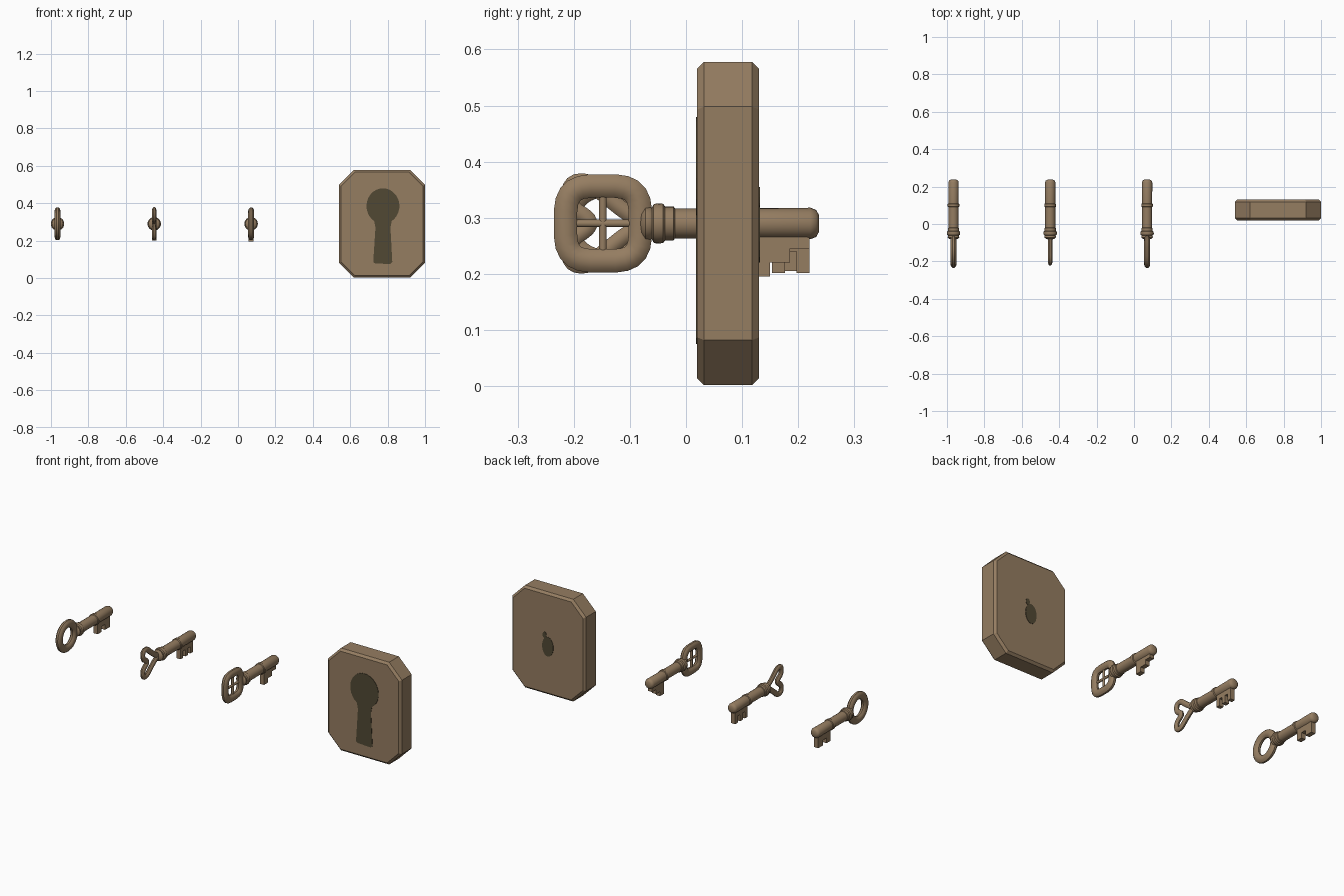
import bpy, bmesh
from math import sin, cos, pi, copysign

cube = bpy.data.objects.get("Cube")
if cube:
    bpy.data.objects.remove(cube)

AXIS_Z = 0.29


def material(name, rgb):
    m = bpy.data.materials.new(name)
    m.use_nodes = True
    m.diffuse_color = (*rgb, 1)
    for node in m.node_tree.nodes:
        if node.type == 'BSDF_PRINCIPLED':
            node.inputs["Base Color"].default_value = (*rgb, 1)
    return m


BROWN = material("aged brass", (0.30, 0.205, 0.12))
DARK = material("keyhole dark", (0.082, 0.065, 0.034))


def finish(name, bm, mat, smooth=False):
    bmesh.ops.recalc_face_normals(bm, faces=bm.faces[:])
    me = bpy.data.meshes.new(name)
    bm.to_mesh(me)
    bm.free()
    me.materials.append(mat)
    ob = bpy.data.objects.new(name, me)
    bpy.context.collection.objects.link(ob)
    if smooth:
        bpy.ops.object.select_all(action='DESELECT')
        ob.select_set(True)
        bpy.context.view_layer.objects.active = ob
        bpy.ops.object.shade_smooth_by_angle(angle=0.7)
    return ob


def extrude(name, points, direction, mat, bevel=0):
    """Extrude a flat outline along a direction, with optional bevelled rims."""
    bm = bmesh.new()
    base = bm.faces.new([bm.verts.new(p) for p in points])
    cap = bmesh.ops.extrude_face_region(bm, geom=[base], use_keep_orig=True)["geom"]
    moved = [v for v in cap if isinstance(v, bmesh.types.BMVert)]
    bmesh.ops.translate(bm, verts=moved, vec=direction)
    if bevel:
        rims = [e for e in bm.edges
                if abs(e.verts[0].co.y - e.verts[1].co.y) < 1e-5]
        bmesh.ops.bevel(bm, geom=rims, offset=bevel, segments=1, affect='EDGES')
    return finish(name, bm, mat)


def lathe(name, x, profile):
    """Spin (y, radius) points around the key axis."""
    bm = bmesh.new()
    steps = 24
    rings = [[bm.verts.new((x + r * cos(2 * pi * i / steps), y,
                            AXIS_Z + r * sin(2 * pi * i / steps)))
              for i in range(steps)] for y, r in profile]
    for a, b in zip(rings, rings[1:]):
        for i in range(steps):
            j = (i + 1) % steps
            bm.faces.new((a[i], a[j], b[j], b[i]))
    bm.faces.new(rings[0])
    bm.faces.new(rings[-1])
    return finish(name, bm, BROWN, True)


def tube(name, x, path, radius, closed=True, flatten=0.75):
    """Round tube along (y, z offset) points, flattened sideways."""
    cu = bpy.data.curves.new(name, 'CURVE')
    cu.dimensions = '3D'
    cu.bevel_depth = radius
    cu.bevel_resolution = 3
    cu.use_fill_caps = not closed
    sp = cu.splines.new('POLY')
    sp.points.add(len(path) - 1)
    for p, (y, z) in zip(sp.points, path):
        p.co = (0, y, z, 1)
    sp.use_cyclic_u = closed
    ob = bpy.data.objects.new(name, cu)
    bpy.context.collection.objects.link(ob)
    bm = bmesh.new()
    bm.from_mesh(ob.to_mesh())
    ob.to_mesh_clear()
    bpy.data.objects.remove(ob)
    for v in bm.verts:
        v.co = (x + v.co.x * flatten, v.co.y, v.co.z + AXIS_Z)
    return finish(name, bm, BROWN, True)


def superellipse(cy, half, power, count):
    pts = []
    for i in range(count):
        t = 2 * pi * (i + 0.5) / count
        c, s = cos(t), sin(t)
        pts.append((cy + half * copysign(abs(c) ** (2 / power), c),
                    half * copysign(abs(s) ** (2 / power), s)))
    return pts


def smooth_loop(pts, rounds=2):
    """Corner cutting for a soft closed path."""
    for _ in range(rounds):
        out = []
        for a, b in zip(pts, pts[1:] + pts[:1]):
            for f in (0.25, 0.75):
                out.append(tuple(p + (q - p) * f for p, q in zip(a, b)))
        pts = out
    return pts


# Shaft with ball, collar, middle ring and rounded tip
SHAFT = [(-0.082, 0.012), (-0.079, 0.023), (-0.072, 0.031), (-0.064, 0.030),
         (-0.061, 0.028), (-0.058, 0.034), (-0.052, 0.036), (-0.041, 0.035),
         (-0.037, 0.030), (-0.022, 0.030), (-0.020, 0.027), (0.090, 0.027),
         (0.093, 0.031), (0.107, 0.031), (0.110, 0.027), (0.222, 0.028),
         (0.232, 0.024), (0.237, 0.015)]

# Bits as (y, z) outlines hanging below the shaft
TOP = 0.275
BITS = {
    "ring": [(0.11, TOP), (0.11, 0.205), (0.145, 0.205), (0.145, 0.235),
             (0.175, 0.235), (0.175, 0.205), (0.22, 0.205), (0.22, TOP)],
    "heart": [(0.11, TOP), (0.11, 0.202), (0.133, 0.202), (0.133, 0.24),
              (0.153, 0.24), (0.153, 0.202), (0.176, 0.202), (0.176, 0.24),
              (0.197, 0.24), (0.197, 0.202), (0.22, 0.202), (0.22, TOP)],
    "square": [(0.113, TOP), (0.113, 0.195), (0.15, 0.195), (0.15, 0.22),
               (0.185, 0.22), (0.185, 0.245), (0.22, 0.245), (0.22, TOP)],
}

# Heart path: one half mirrored
half = [(-0.105, 0.018), (-0.145, 0.05), (-0.175, 0.077), (-0.208, 0.072),
        (-0.208, 0.03), (-0.172, 0.008)]
heart = [(-0.072, 0)] + half + [(y, -z) for y, z in reversed(half)]

BOWS = {
    "ring": (-0.965, superellipse(-0.147, 0.067, 2, 32), 0.022),
    "heart": (-0.448, smooth_loop(heart), 0.015),
    "square": (0.07, superellipse(-0.148, 0.067, 3.6, 24), 0.022),
}

for kind, (x, path, radius) in BOWS.items():
    lathe(kind + "_key_shaft", x, SHAFT)
    tube(kind + "_key_bow", x, path, radius)
    extrude(kind + "_key_bit", [(x - 0.013, y, z) for y, z in BITS[kind]],
            (0.026, 0, 0), BROWN)

# Crossed bars inside the square bow
x = BOWS["square"][0]
tube("square_key_upright_bar", x, [(-0.148, -0.06), (-0.148, 0.06)], 0.007, False, 1)
tube("square_key_cross_bar", x, [(-0.208, 0), (-0.088, 0)], 0.007, False, 1)

# Lock plate with cut corners and bevelled rims
CX, CZ, HW, HH, CUT = 0.77, 0.29, 0.23, 0.288, 0.08
corners = [(HW, HH - CUT), (HW - CUT, HH), (CUT - HW, HH), (-HW, HH - CUT),
           (-HW, CUT - HH), (CUT - HW, -HH), (HW - CUT, -HH), (HW, CUT - HH)]
extrude("lock_plate", [(CX + a, 0.02, CZ + b) for a, b in corners],
        (0, 0.11, 0), BROWN, 0.012)

# Keyhole: round head with a flared stem
hole = [(-0.052, 0.085), (-0.04, 0.27)]
for i in range(25):
    t = pi * (1.32 - 1.64 * i / 24)
    hole.append((0.088 * cos(t), 0.385 + 0.095 * sin(t)))
hole += [(0.04, 0.27), (0.05, 0.085), (0.04, 0.075), (-0.04, 0.078)]
extrude("keyhole", [(0.775 + a, 0.018, z) for a, z in hole], (0, 0.004, 0), DARK)


# Small rear opening
def rear_spot(name, cx, cz, rx, rz):
    pts = [(cx + rx * cos(pi * i / 10), 0.128, cz + rz * sin(pi * i / 10))
           for i in range(20)]
    extrude(name, pts, (0, 0.004, 0), DARK)


rear_spot("rear_opening", 0.77, 0.275, 0.035, 0.055)
rear_spot("rear_opening_notch", 0.79, 0.337, 0.012, 0.018)
